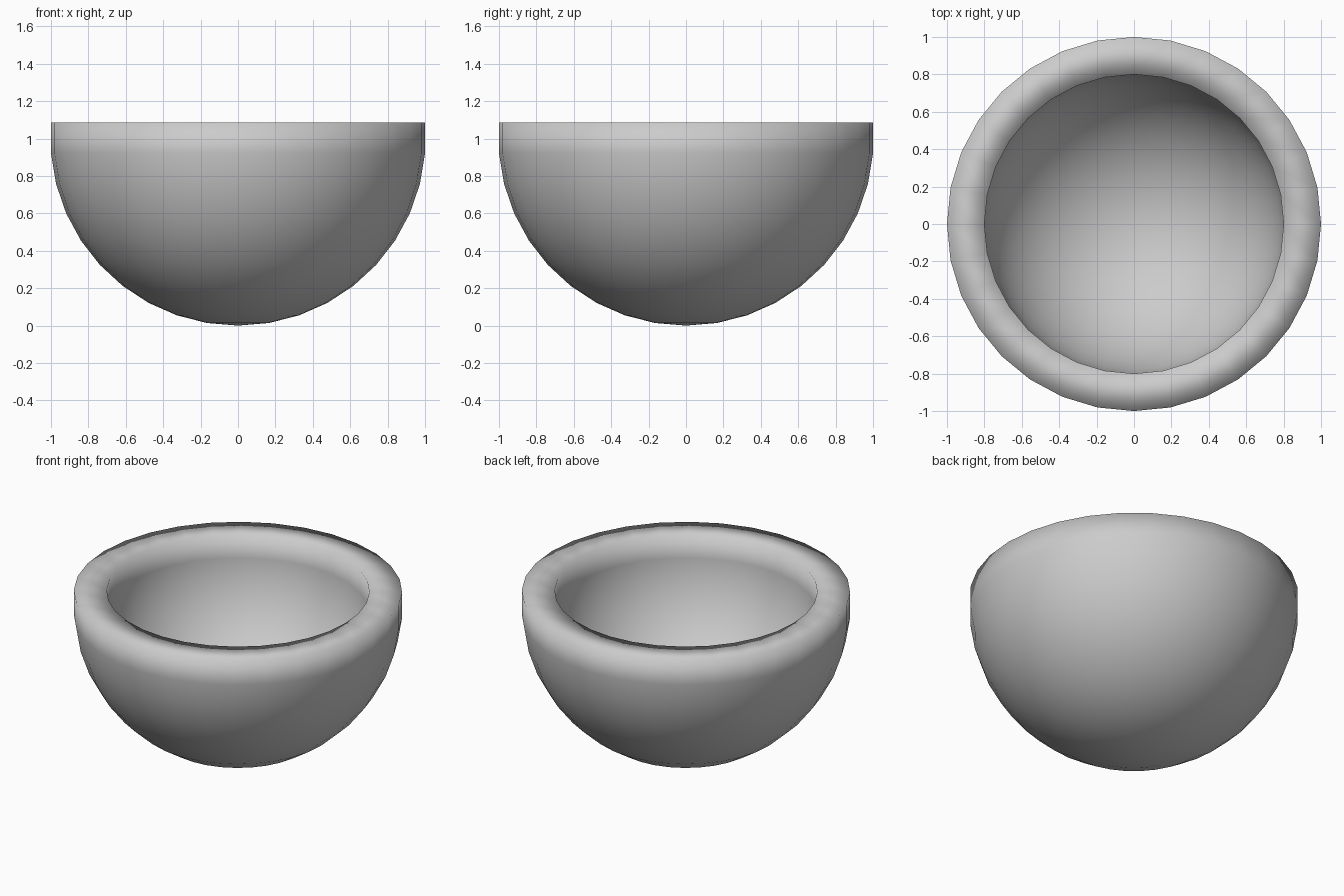
import bpy
import bmesh
from math import cos, pi

if "Cube" in bpy.data.objects:
    bpy.data.objects.remove(bpy.data.objects["Cube"])

RINGS = 19
SEGMENTS = 32
RADIUS = 1 / cos(pi / RINGS / 2)   # widest ring sits half a step off the equator

# Bowl shell: a sphere cut just above its equator
bpy.ops.mesh.primitive_uv_sphere_add(segments=SEGMENTS, ring_count=RINGS, radius=RADIUS)
bowl = bpy.context.object
bowl.name = "bowl"

bm = bmesh.new()
bm.from_mesh(bowl.data)
bmesh.ops.delete(bm, geom=[v for v in bm.verts if v.co.z > 0.12], context='VERTS')
bmesh.ops.translate(bm, verts=bm.verts, vec=(0, 0, RADIUS))
bm.to_mesh(bowl.data)
bm.free()

# Thick wall with a flat rim
wall = bowl.modifiers.new("wall", 'SOLIDIFY')
wall.thickness = 0.2
wall.offset = -1

# Fully smooth shading, rim included
bpy.ops.object.shade_smooth()
